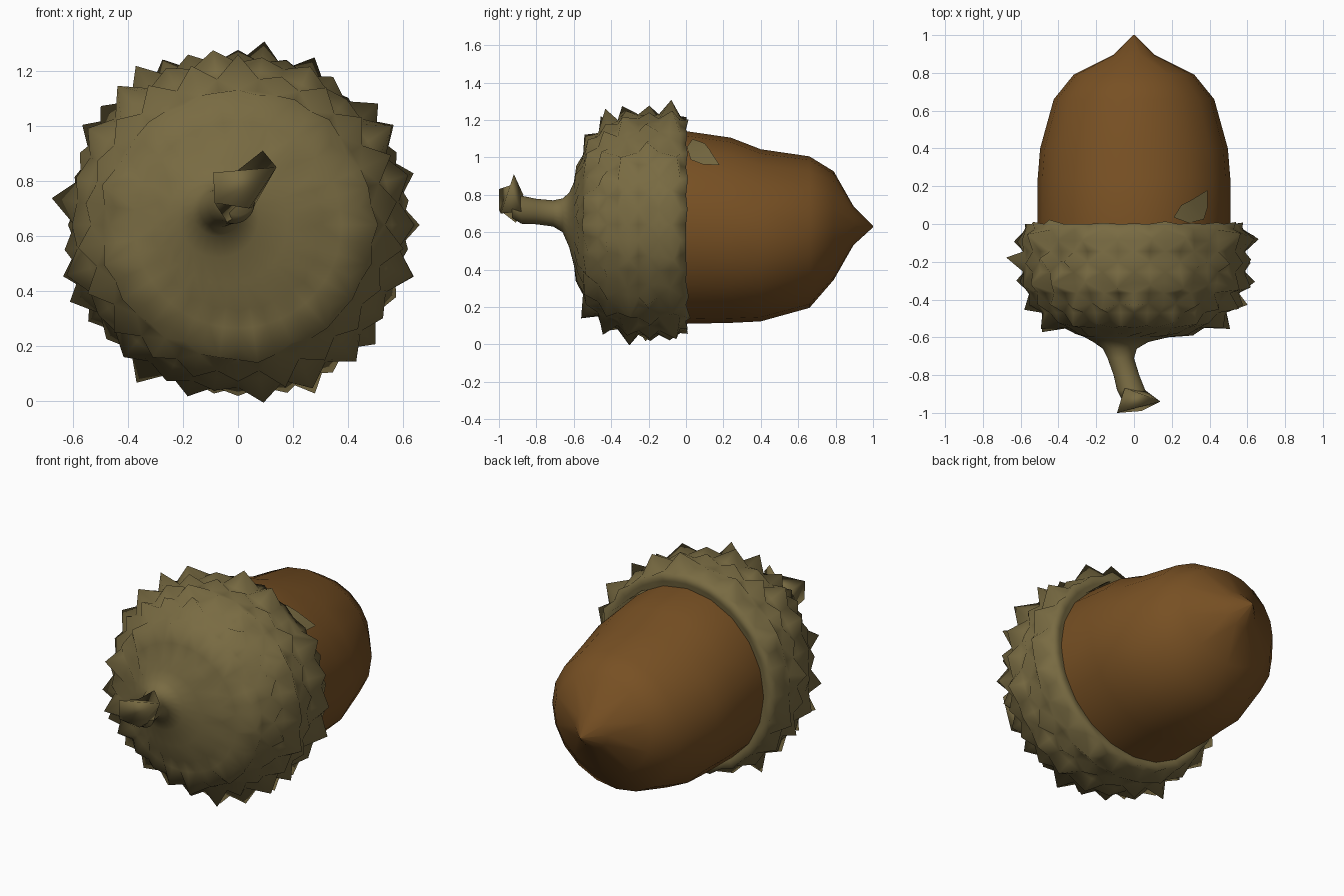
import bpy
import math
import random
from mathutils import Vector

random.seed(11)
if "Cube" in bpy.data.objects:
    bpy.data.objects.remove(bpy.data.objects["Cube"], do_unlink=True)


def material(name, rgb):
    mat = bpy.data.materials.new(name)
    mat.use_nodes = True
    mat.diffuse_color = (*rgb, 1)
    mat.node_tree.nodes["Principled BSDF"].inputs["Base Color"].default_value = (*rgb, 1)
    return mat


def add_mesh(name, verts, faces, mat):
    mesh = bpy.data.meshes.new(name)
    mesh.from_pydata(verts, [], faces)
    mesh.materials.append(mat)
    obj = bpy.data.objects.new(name, mesh)
    bpy.context.collection.objects.link(obj)
    bpy.ops.object.select_all(action="DESELECT")
    obj.select_set(True)
    bpy.context.view_layer.objects.active = obj
    bpy.ops.object.mode_set(mode="EDIT")
    bpy.ops.mesh.select_all(action="SELECT")
    bpy.ops.mesh.normals_make_consistent(inside=False)
    bpy.ops.object.mode_set(mode="OBJECT")
    bpy.ops.object.shade_smooth()
    return obj


def loft(name, rings, mat):
    """Skin a list of equal rings and close both ends."""
    n = len(rings[0])
    verts = [v for ring in rings for v in ring]
    faces = []
    for i in range(len(rings) - 1):
        for j in range(n):
            k = (j + 1) % n
            a, b, c, d = i * n + j, i * n + k, (i + 1) * n + k, (i + 1) * n + j
            # Alternate the diagonals so each bump becomes a pointed scale
            faces += [(a, b, c), (a, c, d)] if (i + j) % 2 == 0 else [(a, b, d), (b, c, d)]
    faces += [tuple(range(n)), tuple(range(len(verts) - n, len(verts)))]
    return add_mesh(name, verts, faces, mat)


def ellipse(n, x, y, z, rx, rz):
    steps = [math.tau * j / n for j in range(n)]
    return [Vector((x + rx * math.cos(a), y, z + rz * math.sin(a))) for a in steps]


nut_brown = material("nut brown", (0.185, 0.08, 0.017))
cap_olive = material("cap olive", (0.19, 0.147, 0.055))

# Nut: y, centre height, half width, half height
nut = [(-0.1, 0.625, 0.51, 0.515), (0.0, 0.625, 0.51, 0.515), (0.24, 0.61, 0.51, 0.495),
       (0.4, 0.583, 0.497, 0.46), (0.66, 0.60, 0.425, 0.405), (0.79, 0.635, 0.32, 0.29),
       (0.895, 0.635, 0.11, 0.105), (1.0, 0.63, 0.004, 0.004)]
loft("nut", [ellipse(20, 0, y, z, rx, rz) for y, z, rx, rz in nut], nut_brown)

# Cap: y, radius, scale height; rows of staggered scales with plain valleys between
cap = [(-0.01, 0.5, 0), (0.0, 0.53, 0), (0.0, 0.565, 0.03), (-0.03, 0.58, 0),
       (-0.09, 0.59, 0.085), (-0.145, 0.59, 0), (-0.2, 0.595, 0.095), (-0.255, 0.59, 0),
       (-0.31, 0.58, 0.09), (-0.365, 0.56, 0), (-0.42, 0.535, 0.085), (-0.47, 0.49, 0),
       (-0.51, 0.445, 0.07), (-0.55, 0.375, 0), (-0.575, 0.3, 0.02)]
COLUMNS = 44
CAP_HEIGHT = 0.64
rings = []
for i, (y, r, tip) in enumerate(cap):
    ring = ellipse(COLUMNS, 0, y, CAP_HEIGHT, r, r)
    for j, v in enumerate(ring):
        if tip and (i // 2 + j) % 2 == 0:
            height = tip * random.uniform(0.25, 1.0)
            grow = 1 + height / r
            v.x *= grow
            v.z = CAP_HEIGHT + (v.z - CAP_HEIGHT) * grow
            v.y += height * (2 * (y + 0.2) + random.uniform(-0.4, 0.4))
    rings.append(ring)

# Stem grows out of the cap: flared foot, narrow neck, thicker toward the end
stem = [(-0.04, -0.6, 0.645, 0.22), (-0.07, -0.625, 0.665, 0.145), (-0.075, -0.66, 0.69, 0.09),
        (-0.07, -0.71, 0.70, 0.07), (-0.04, -0.8, 0.71, 0.068), (-0.015, -0.88, 0.72, 0.075),
        (0.0, -0.93, 0.74, 0.065)]
rings += [ellipse(COLUMNS, x, y, z, r, r) for x, y, z, r in stem]
loft("cap_and_stem", rings, cap_olive)

# Stem end: an upturned broken knob, bottom outline then top outline
low = [(-0.085, -1.0, 0.72), (0.04, -0.99, 0.70), (0.06, -0.88, 0.71), (-0.04, -0.91, 0.65)]
high = [(-0.09, -1.0, 0.83), (0.14, -0.94, 0.85), (0.09, -0.92, 0.91), (-0.05, -0.87, 0.80)]
sides = [(j, (j + 1) % 4, (j + 1) % 4 + 4, j + 4) for j in range(4)]
add_mesh("stem_end", low + high, sides + [(0, 1, 2, 3), (4, 5, 6, 7)], cap_olive)

# Loose flake of cap lying on the nut
flake = [(0.21, 0.035), (0.29, 0.005), (0.25, 0.10), (0.37, 0.025),
         (0.30, 0.125), (0.39, 0.09), (0.39, 0.18)]
flake_verts = [(x, y, 0.634 - 0.05 * y + 0.51 * math.sqrt(1 - (x / 0.515) ** 2)) for x, y in flake]
add_mesh("cap_flake", flake_verts, [(j, j + 1, j + 2) for j in range(5)], cap_olive)
